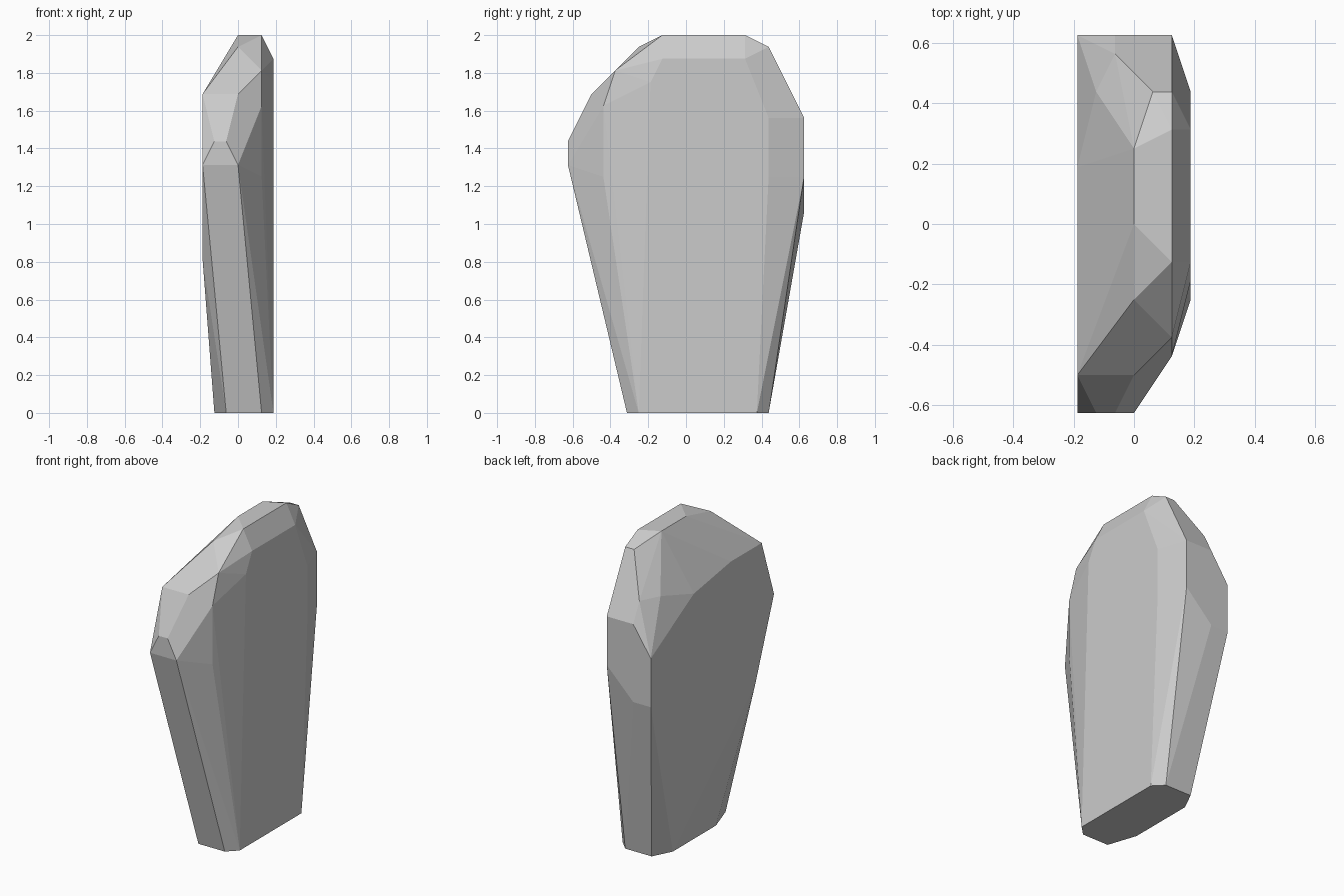
import bpy, bmesh, math

if "Cube" in bpy.data.objects:
    bpy.data.objects.remove(bpy.data.objects["Cube"])

U = 1 / 16  # modelling grid step

# Side profiles of the stone: x layer -> (y, z) corners, in grid steps
LAYERS = {
    -3: [(-10, 21), (-8, 27), (-3, 27), (3, 26), (10, 22), (10, 17), (-7, 13)],
    -2: [(-10, 23), (7, 27), (5, 0), (-2, 0)],
    -1: [(-10, 23), (9, 27), (10, 25), (10, 17), (7, 0), (-5, 0)],
    0: [(-10, 21), (-8, 27), (-4, 31), (0, 32), (4, 32)],
    1: [(7, 31)],
    2: [(-5, 0), (-7, 20), (-7, 26), (-6, 29), (-2, 32), (5, 32), (7, 31),
        (10, 25), (10, 20), (7, 0)],
    3: [(-4, 0), (-3, 28), (-2, 30), (5, 30), (7, 25), (7, 20), (6, 0)],
}

# Standing stone: wrap the layered profiles in one faceted shell
bm = bmesh.new()
for x, corners in LAYERS.items():
    for y, z in corners:
        bm.verts.new((x * U, y * U, z * U))
bmesh.ops.convex_hull(bm, input=bm.verts[:])
bmesh.ops.delete(bm, geom=[v for v in bm.verts if not v.link_faces], context='VERTS')
bmesh.ops.dissolve_limit(bm, angle_limit=math.radians(0.5),
                         verts=bm.verts[:], edges=bm.edges[:])
bmesh.ops.recalc_face_normals(bm, faces=bm.faces[:])

mesh = bpy.data.meshes.new("standing_stone")
bm.to_mesh(mesh)
bm.free()
stone = bpy.data.objects.new("standing_stone", mesh)
bpy.context.collection.objects.link(stone)
